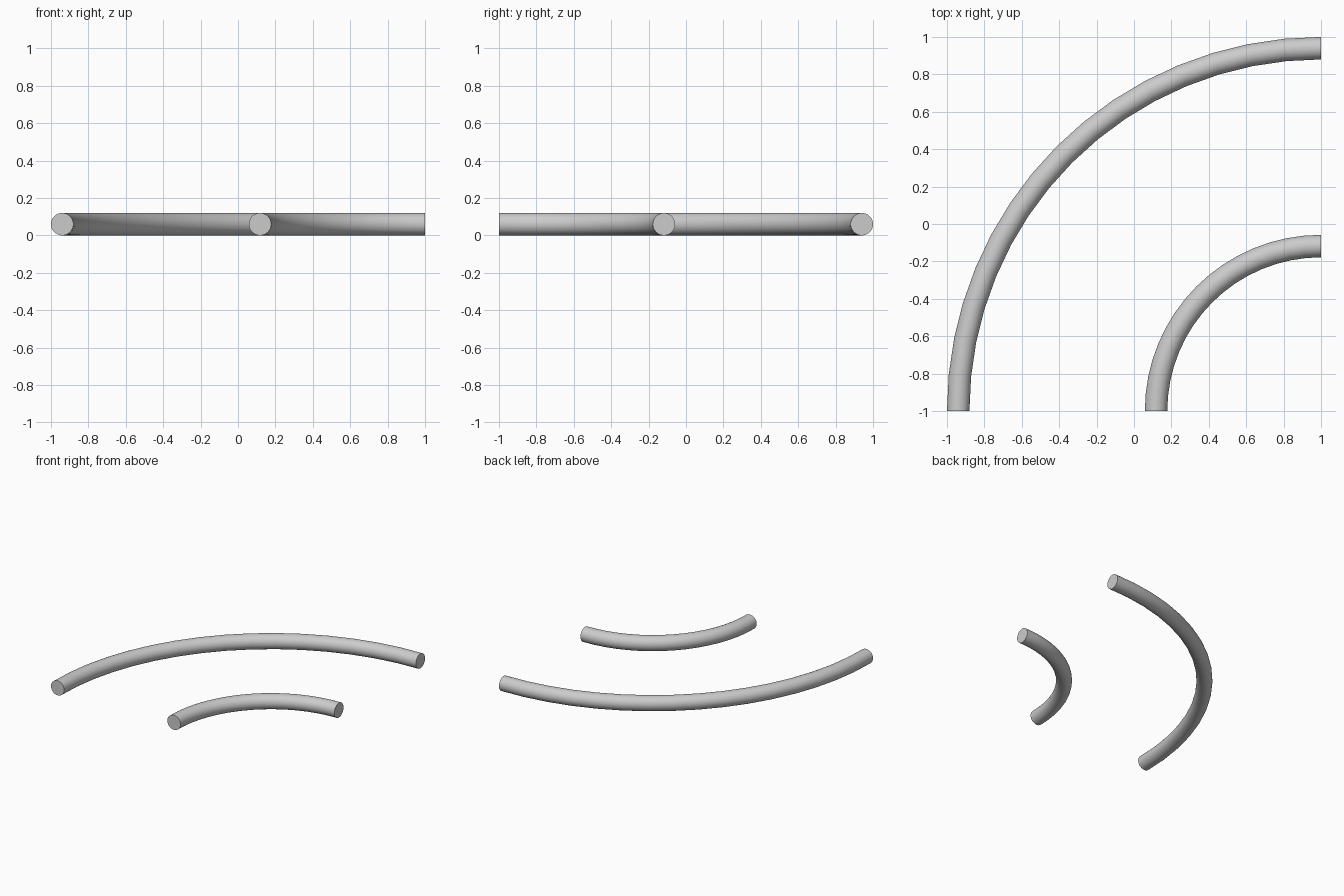
import bpy, bmesh
from math import pi
from mathutils import Matrix, Vector

if "Cube" in bpy.data.objects:
    bpy.data.objects.remove(bpy.data.objects["Cube"])

TUBE = 0.06
CORNER = Vector((1, -1, 0))   # shared centre of both bends


def quarter_bend(name, radius, steps=16, sides=32):
    bm = bmesh.new()
    # round section standing in the xz plane at the front end
    place = Matrix.Translation((1 - radius, -1, TUBE)) @ Matrix.Rotation(pi / 2, 4, 'X')
    bmesh.ops.create_circle(bm, segments=sides, radius=TUBE, matrix=place)
    # sweep a quarter turn, then cap both ends
    bmesh.ops.spin(bm, geom=bm.verts[:] + bm.edges[:], cent=CORNER,
                   axis=(0, 0, 1), angle=-pi / 2, steps=steps)
    bmesh.ops.remove_doubles(bm, verts=bm.verts[:], dist=1e-5)
    bmesh.ops.holes_fill(bm, edges=[e for e in bm.edges if e.is_boundary], sides=0)
    bmesh.ops.recalc_face_normals(bm, faces=bm.faces[:])
    mesh = bpy.data.meshes.new(name)
    bm.to_mesh(mesh)
    bm.free()
    ob = bpy.data.objects.new(name, mesh)
    bpy.context.collection.objects.link(ob)
    bpy.ops.object.select_all(action='DESELECT')
    ob.select_set(True)
    bpy.context.view_layer.objects.active = ob
    bpy.ops.object.shade_smooth_by_angle(angle=pi / 6)


# outer and inner rails
quarter_bend("outer_rail", 1.94)
quarter_bend("inner_rail", 0.882)
